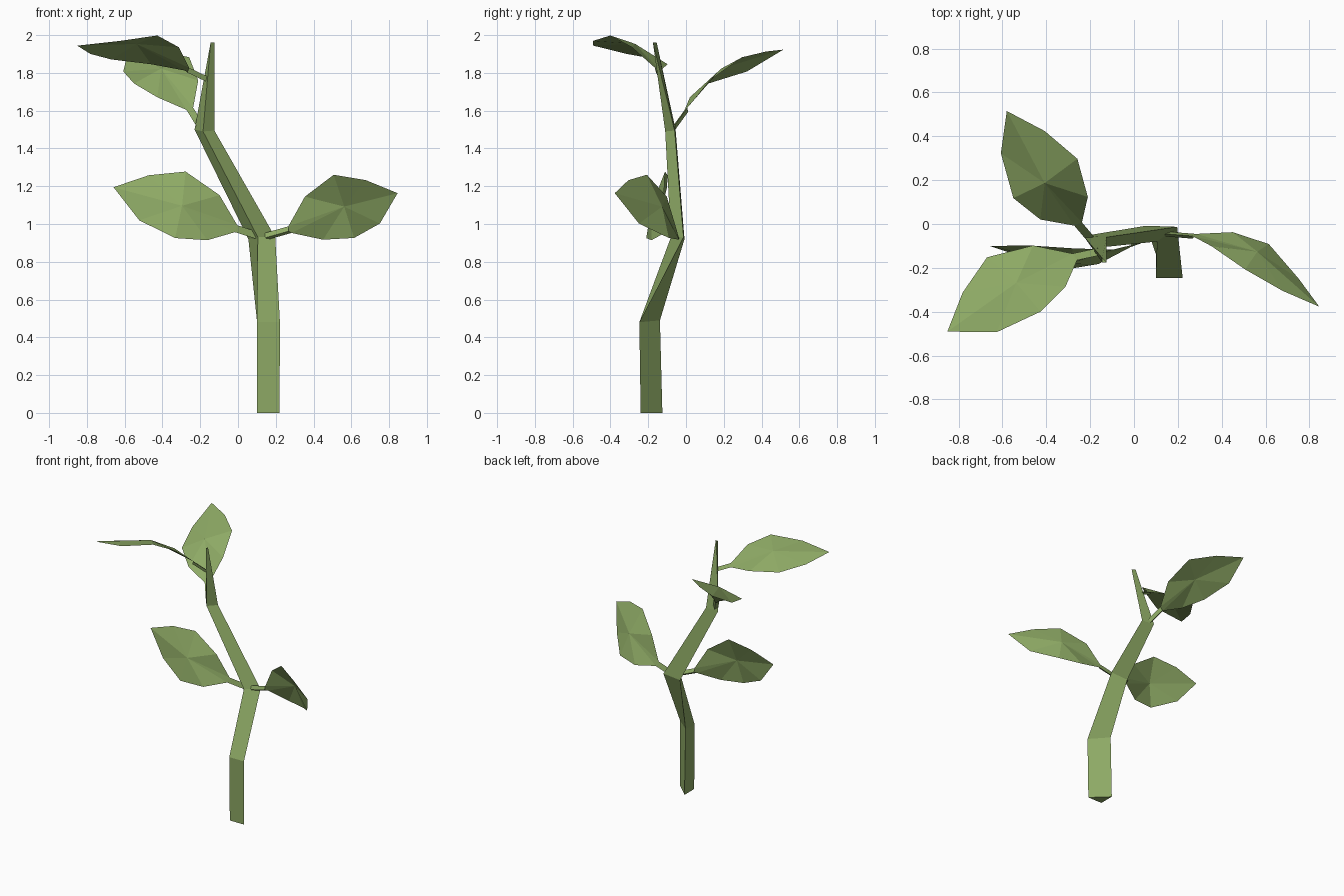
import bpy
from mathutils import Vector

if "Cube" in bpy.data.objects:
    bpy.data.objects.remove(bpy.data.objects["Cube"])

green = bpy.data.materials.new("plant_green")
green.diffuse_color = (0.27, 0.40, 0.13, 1)
green.use_nodes = True
green.node_tree.nodes["Principled BSDF"].inputs["Base Color"].default_value = green.diffuse_color


def make_object(name, verts, faces):
    mesh = bpy.data.meshes.new(name)
    mesh.from_pydata(verts, [], faces)
    mesh.materials.append(green)
    mesh.update()
    obj = bpy.data.objects.new(name, mesh)
    bpy.context.collection.objects.link(obj)
    return obj


def loft(rings, start=0):
    """Quads joining consecutive three-sided rings."""
    return [(start + 3 * r + i, start + 3 * r + (i + 1) % 3,
             start + 3 * r + 3 + (i + 1) % 3, start + 3 * r + 3 + i)
            for r in range(rings - 1) for i in range(3)]


# Stem: triangular section (front left, front right, back) bent along its height
stem_rings = [
    [(0.10, -0.24, 0.00), (0.22, -0.24, 0.00), (0.10, -0.125, 0.00)],
    [(0.10, -0.247, 0.48), (0.222, -0.247, 0.48), (0.10, -0.138, 0.49)],
    [(0.105, -0.08, 0.93), (0.197, -0.013, 0.93), (0.055, -0.008, 0.92)],
    [(-0.185, -0.11, 1.49), (-0.125, -0.06, 1.495), (-0.23, -0.055, 1.50)],
    [(-0.145, -0.175, 1.96), (-0.125, -0.175, 1.96), (-0.145, -0.155, 1.96)],
]
stem_verts = [v for ring in stem_rings for v in ring]
make_object("stem", stem_verts, loft(5) + [(2, 1, 0), (12, 13, 14)])

# Leaf outline as (along, across, lift), starting and ending at the stalk
outline = [(0, 0.02, 0), (0.14, 0.13, 0.055), (0.35, 0.19, 0.066),
           (0.53, 0.115, 0.031), (0.685, 0, 0), (0.50, -0.13, 0.01),
           (0.29, -0.175, 0.065), (0.125, -0.125, 0.05), (0, -0.02, 0)]
centre = (0.31, 0, 0.085)
stalk_section = [(0, 0.02, 0), (0, -0.02, 0), (0, 0, -0.02)]


def leaf(name, root, base, tip, up):
    """Fan-shaped blade from base to tip, plus a thin stalk back to the stem."""
    root, base, up = Vector(root), Vector(base), Vector(up)
    along = (Vector(tip) - base).normalized()
    up = (up - along * up.dot(along)).normalized()
    across = along.cross(up)

    def place(origin, p):
        return origin + along * p[0] + across * p[1] + up * p[2]

    blade = [place(base, p) for p in outline + [centre]]
    n = len(outline)
    faces = [((i + 1) % n, i, n) for i in range(n)]
    make_object(name + "_leaf", blade, faces)
    stalk = [place(o, p) for o in (root, base) for p in stalk_section]
    make_object(name + "_stalk", stalk, loft(2))


leaf("lower_right", (0.15, -0.04, 0.935), (0.275, -0.05, 0.97),
     (0.85, -0.38, 1.165), (0.35, 0.85, 0.41))
leaf("lower_left", (0.10, -0.06, 0.94), (-0.01, -0.10, 0.975),
     (-0.66, -0.10, 1.195), (0.09, -0.96, 0.26))
leaf("upper_back", (-0.20, -0.065, 1.52), (-0.255, 0.0, 1.61),
     (-0.577, 0.51, 1.92), (-0.06, -0.545, 0.836))
leaf("upper_front", (-0.155, -0.125, 1.765), (-0.27, -0.15, 1.82),
     (-0.855, -0.493, 1.945), (-0.05, 0.42, 0.91))
